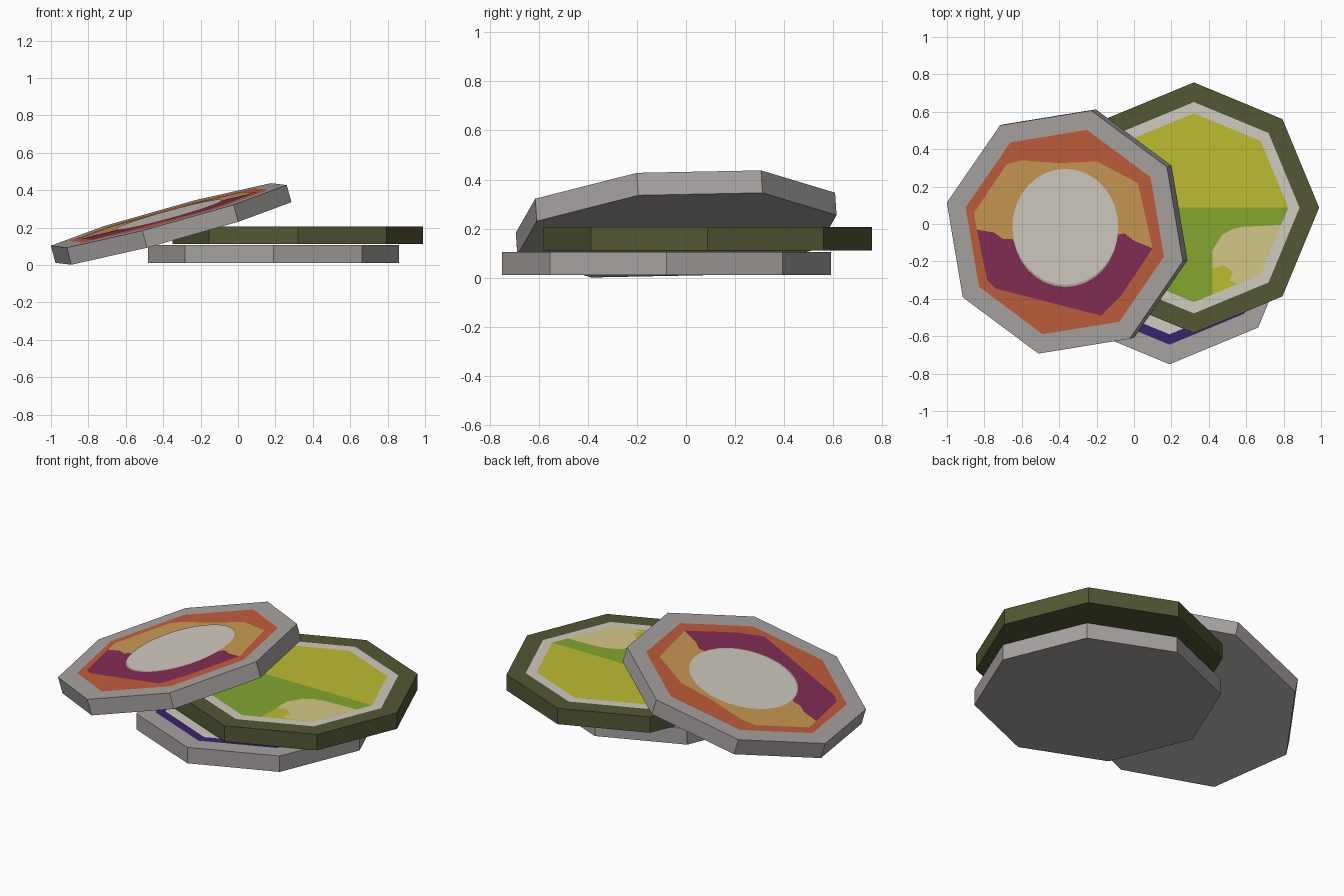
import bpy, bmesh, math
from mathutils import Vector

if "Cube" in bpy.data.objects:
    bpy.data.objects.remove(bpy.data.objects["Cube"])


def mat(name, r, g, b):
    # sRGB bytes to linear diffuse colour
    m = bpy.data.materials.new(name)
    f = lambda c: ((min(c * 1.04, 255) / 255 + 0.055) / 1.055) ** 2.4
    m.diffuse_color = (f(r), f(g), f(b), 1)
    m.use_nodes = True
    m.node_tree.nodes["Principled BSDF"].inputs["Base Color"].default_value = m.diffuse_color
    return m


GRAY = mat("gray", 160, 156, 154)
OLIVE = mat("olive", 80, 84, 50)
LIGHT = mat("pale stone", 199, 195, 185)
YELLOW = mat("yellow", 181, 181, 46)
GREEN = mat("leaf green", 126, 160, 45)
TAN = mat("tan", 204, 192, 130)
ORANGE = mat("burnt orange", 184, 90, 56)
AMBER = mat("amber", 193, 147, 80)
PURPLE = mat("plum", 126, 43, 80)
INDIGO = mat("indigo", 56, 33, 108)

RADIUS, THICK = 0.67, 0.095


def finish(name, bm, mats):
    me = bpy.data.meshes.new(name)
    bm.to_mesh(me)
    bm.free()
    for m in mats:
        me.materials.append(m)
    ob = bpy.data.objects.new(name, me)
    bpy.context.collection.objects.link(ob)
    return ob


def disc(name, centre, u, n, radii, mats):
    """Octagonal disc; centre lies on the top face, radii cut coloured zones."""
    u, n = u.normalized(), n.normalized()
    v = n.cross(u)
    bm = bmesh.new()

    def ring(r, depth):
        return [bm.verts.new(centre - n * depth + (u * math.cos(a) + v * math.sin(a)) * r)
                for a in (i * math.pi / 4 for i in range(8))]

    loops = [ring(RADIUS, THICK), ring(RADIUS, 0)] + [ring(r, 0) for r in radii]
    bm.faces.new(loops[0][::-1])
    for k in range(len(loops) - 1):
        a, b = loops[k], loops[k + 1]
        for i in range(8):
            j = (i + 1) % 8
            bm.faces.new((a[i], a[j], b[j], b[i])).material_index = max(0, k - 1)
    bm.faces.new(loops[-1]).material_index = len(radii)
    return finish(name, bm, mats)


def plate(name, pts, centre, n, lift, m):
    """Painted shape given in top view, laid on the plane of a disc."""
    area = sum(p[0] * q[1] - q[0] * p[1] for p, q in zip(pts, pts[1:] + pts[:1]))
    if area < 0:
        pts = pts[::-1]
    bm = bmesh.new()
    vs = []
    for x, y in pts:
        z = centre.z - (n.x * (x - centre.x) + n.y * (y - centre.y)) / n.z
        vs.append(bm.verts.new((x, y, z + lift)))
    f = bm.faces.new(vs)
    bmesh.ops.triangulate(bm, faces=[f])
    return finish(name, bm, [m])


def oval(cx, cy, rx, ry, count=32):
    return [(cx + rx * math.cos(i * math.tau / count), cy + ry * math.sin(i * math.tau / count))
            for i in range(count)]


UP, X = Vector((0, 0, 1)), Vector((1, 0, 0))

# bottom disc
disc("bottom_disc", Vector((0.19, -0.08, 0.106)), X, UP,
     [0.565, 0.51], [GRAY, INDIGO, LIGHT])

# middle disc
MID = Vector((0.32, 0.087, 0.206))
disc("middle_disc", MID, X, UP, [0.565, 0.505], [OLIVE, LIGHT, YELLOW])
s = 0.505 * math.sqrt(0.5)
plate("green_field", [(MID.x - 0.505, MID.y), (MID.x - s, MID.y - s), (MID.x, MID.y - 0.505),
                      (0.42, -0.376), (0.42, -0.14), (0.47, -0.06), (0.58, -0.015),
                      (0.787, -0.005), (MID.x + 0.505, MID.y)], MID, UP, 0.001, GREEN)
plate("tan_patch", [(0.42, -0.24), (0.42, -0.14), (0.47, -0.06), (0.52, -0.03), (0.58, -0.015),
                    (0.787, -0.005), (MID.x + s, MID.y - s), (0.55, -0.32), (0.51, -0.30),
                    (0.53, -0.26), (0.48, -0.22)], MID, UP, 0.002, TAN)

# tilted top disc
TOP = Vector((-0.37, -0.043, 0.265))
N = Vector((-0.2736, -0.066, 1))
U = Vector((0.63, -0.157, 0.162))
disc("tilted_disc", TOP, U, N, [0.563], [GRAY, ORANGE])
plate("amber_field", [(-0.855, 0.06), (-0.68, 0.32), (-0.6, 0.34), (-0.4, 0.325), (-0.2, 0.335),
                      (0.02, 0.22), (0.10, -0.13), (-0.37, -0.2), (-0.84, -0.03)],
      TOP, N, 0.001, AMBER)
plate("plum_field", [(-0.84, -0.03), (-0.75, -0.045), (-0.70, -0.08), (-0.65, -0.08), (-0.62, -0.13),
                     (-0.37, -0.15), (-0.12, -0.15), (-0.1, -0.06), (-0.05, -0.05), (0.0, -0.09),
                     (0.10, -0.13), (-0.07, -0.385), (-0.175, -0.49), (-0.74, -0.345),
                     (-0.785, -0.30)], TOP, N, 0.002, PURPLE)
plate("oval_shadow_edge", oval(-0.367, -0.035, 0.28, 0.302), TOP, N, 0.003, GRAY)
plate("pale_oval", oval(-0.367, -0.015, 0.283, 0.31), TOP, N, 0.004, LIGHT)
